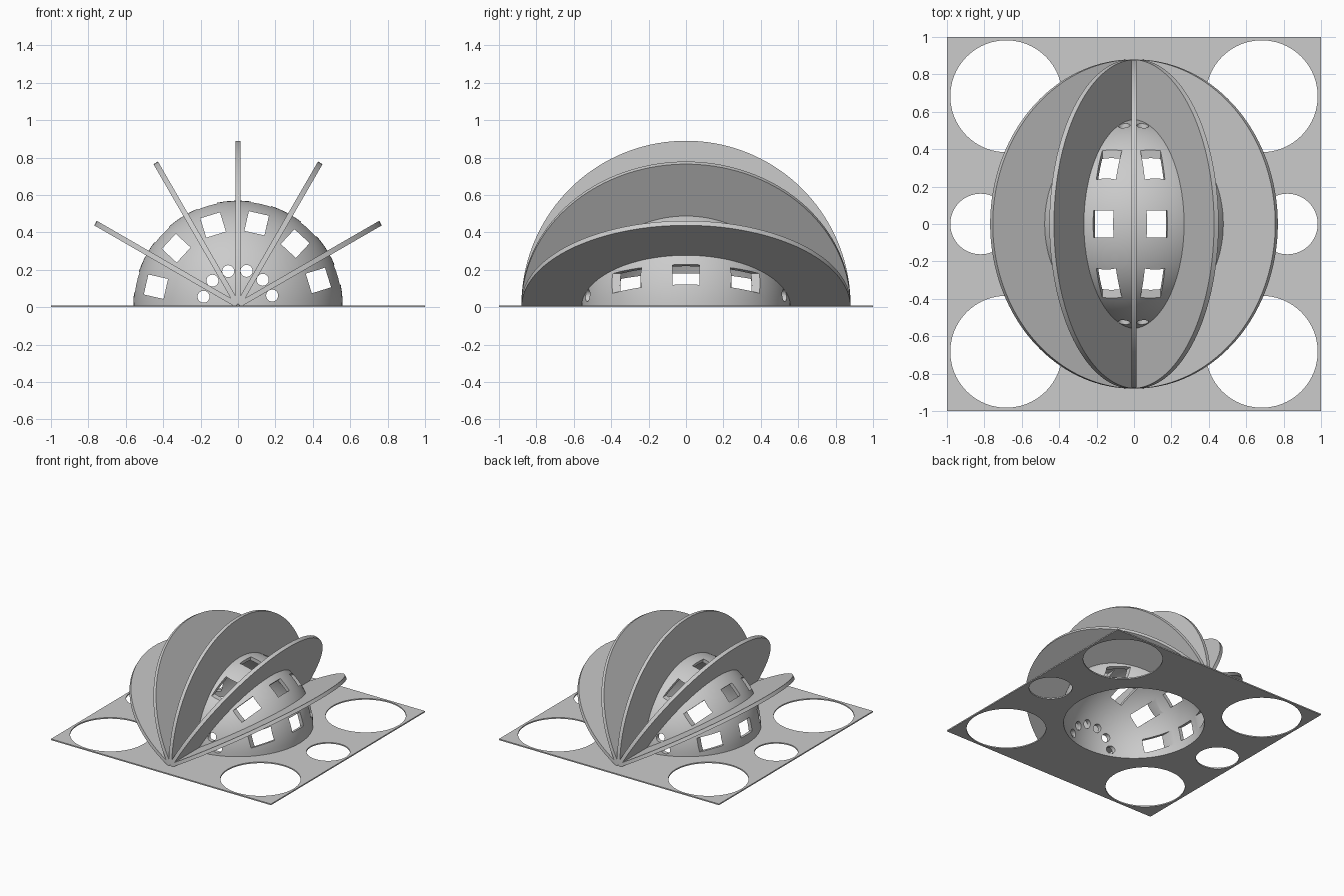
import bpy, bmesh
from math import radians, sin, cos, pi
from mathutils import Matrix

cube = bpy.data.objects.get("Cube")
if cube:
    bpy.data.objects.remove(cube, do_unlink=True)

BASE = 0.01          # plate thickness and centre height of the shells
DOME_OUT, DOME_IN = 0.56, 0.53
FIN_OUT, FIN_HALF = 0.88, 0.014

# One grey for everything
grey = bpy.data.materials.new("plain_grey")
grey.use_nodes = True
COLOUR = (0.6, 0.6, 0.6, 1)
grey.diffuse_color = COLOUR
grey.node_tree.nodes["Principled BSDF"].inputs["Base Color"].default_value = COLOUR


def make_object(name, bm):
    bmesh.ops.recalc_face_normals(bm, faces=bm.faces)
    mesh = bpy.data.meshes.new(name)
    bm.to_mesh(mesh)
    bm.free()
    mesh.materials.append(grey)
    obj = bpy.data.objects.new(name, mesh)
    bpy.context.collection.objects.link(obj)
    return obj


def add_box(bm, matrix, size):
    scale = Matrix.Diagonal((*size, 1))
    bmesh.ops.create_cube(bm, size=1, matrix=matrix @ scale)


def add_cylinder(bm, matrix, radius, depth, segments):
    bmesh.ops.create_cone(bm, cap_ends=True, segments=segments, radius1=radius,
                          radius2=radius, depth=depth, matrix=matrix)


def cut(obj, cutter_bm):
    """Subtract the cutter from the object and bake the result."""
    cutter = make_object("cutter", cutter_bm)
    cutter.hide_render = True
    mod = obj.modifiers.new("cut", 'BOOLEAN')
    mod.operation = 'DIFFERENCE'
    mod.solver = 'EXACT'
    mod.object = cutter
    bpy.context.view_layer.update()
    baked = bpy.data.meshes.new_from_object(
        obj.evaluated_get(bpy.context.evaluated_depsgraph_get()))
    obj.modifiers.clear()
    obj.data = baked
    bpy.data.objects.remove(cutter, do_unlink=True)


def smooth(obj):
    bpy.ops.object.select_all(action='DESELECT')
    obj.select_set(True)
    bpy.context.view_layer.objects.active = obj
    bpy.ops.object.shade_smooth_by_angle(angle=radians(30))


def arc(radius, start, end, steps):
    return [(radius * cos(a), radius * sin(a))
            for a in (start + (end - start) * i / steps for i in range(steps + 1))]


# Base plate with corner, side and centre holes
bm = bmesh.new()
add_box(bm, Matrix.Translation((0, 0, BASE / 2)), (2, 2, BASE))
base_plate = make_object("base_plate", bm)
holes = bmesh.new()
add_cylinder(holes, Matrix(), DOME_IN, 0.2, 96)
for sx in (-1, 1):
    add_cylinder(holes, Matrix.Translation((sx * 0.82, 0, 0)), 0.162, 0.2, 64)
    for sy in (-1, 1):
        add_cylinder(holes, Matrix.Translation((sx * 0.683, sy * 0.683, 0)),
                     0.299, 0.2, 96)
cut(base_plate, holes)

# Hollow dome, spun from a shell profile
bm = bmesh.new()
profile = arc(DOME_OUT, 0, pi / 2, 24) + arc(DOME_IN, pi / 2, 0, 24)
verts = [bm.verts.new((x, 0, z + BASE)) for x, z in profile]
pairs = list(zip(verts, verts[1:] + verts[:1]))
edges = [bm.edges.new(p) for i, p in enumerate(pairs) if i != 24]
bmesh.ops.spin(bm, geom=verts + edges, cent=(0, 0, 0), axis=(0, 0, 1),
               angle=2 * pi, steps=96)
bmesh.ops.remove_doubles(bm, verts=bm.verts, dist=0.0002)
dome = make_object("dome", bm)

# Square windows and small round holes, one set in each gap between fins
openings = bmesh.new()
for k in range(6):
    angle = -75 + 30 * k
    turn = Matrix.Translation((0, 0, BASE)) @ Matrix.Rotation(radians(angle - 2.2), 4, 'Y')
    add_box(openings, turn @ Matrix.Translation((0, 0, 0.45)), (0.11, 1.6, 0.108))
    add_box(openings, turn @ Matrix.Translation((0, 0, 0.58)), (0.112, 0.144, 0.14))
    turn = Matrix.Translation((0, 0, BASE)) @ Matrix.Rotation(radians(angle - 1), 4, 'Y')
    add_cylinder(openings, turn @ Matrix.Translation((0, 0, 0.19))
                 @ Matrix.Rotation(pi / 2, 4, 'X'), 0.032, 1.6, 32)
cut(dome, openings)
smooth(dome)

# Five half-ring fins fanned around the front-to-back axis
for i in range(5):
    bm = bmesh.new()
    start = 0.008
    outline = (arc(FIN_OUT, start, pi - start, 72)
               + arc(DOME_OUT - 0.015, pi - start, start, 72))
    face = bm.faces.new([bm.verts.new((-FIN_HALF, y, z)) for y, z in outline])
    ext = bmesh.ops.extrude_face_region(bm, geom=[face])
    moved = [v for v in ext["geom"] if isinstance(v, bmesh.types.BMVert)]
    bmesh.ops.translate(bm, verts=moved, vec=(2 * FIN_HALF, 0, 0))
    bm.transform(Matrix.Translation((0, 0, BASE))
                 @ Matrix.Rotation(radians(-60 + 30 * i), 4, 'Y'))
    smooth(make_object(f"fin_{i + 1}", bm))
